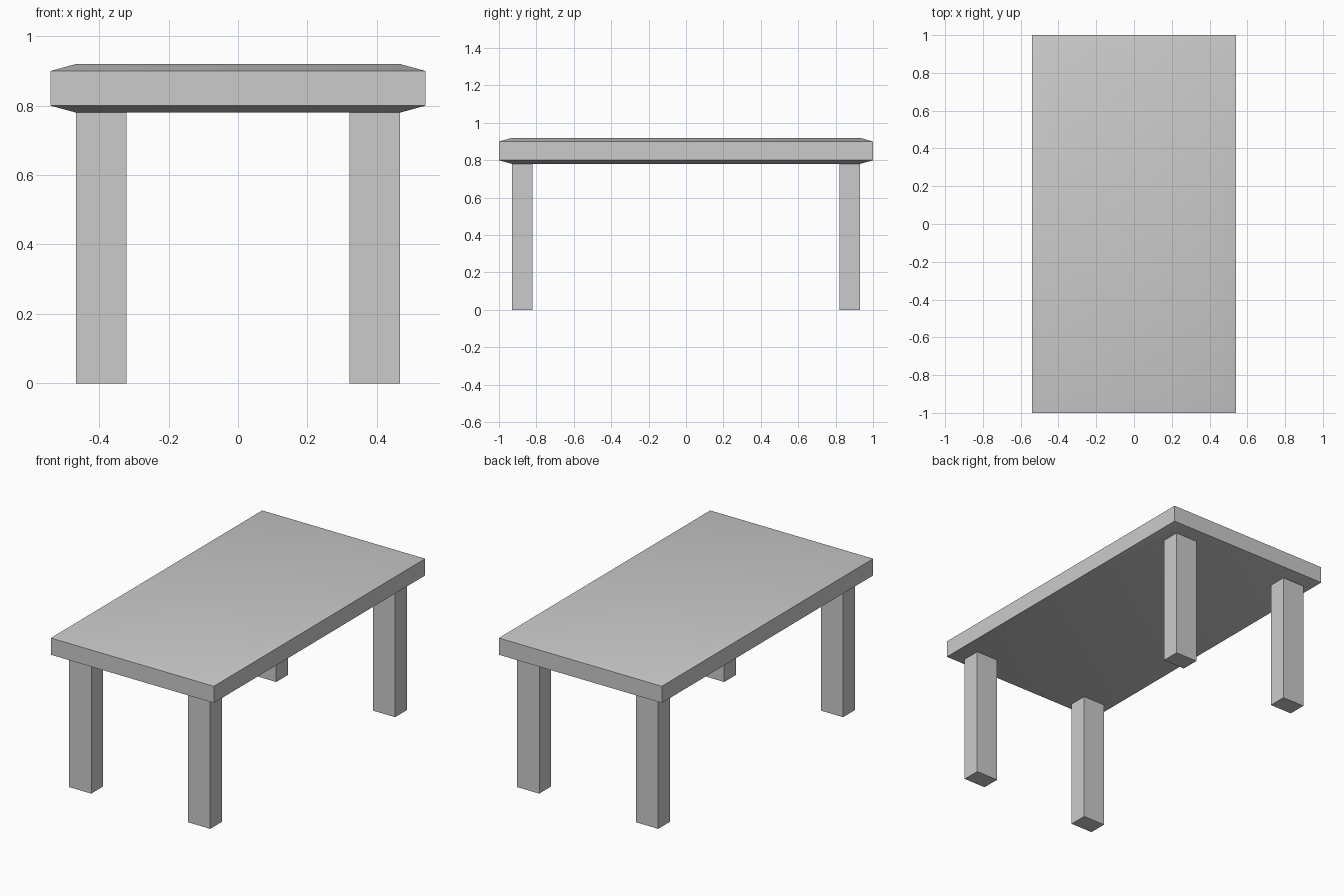
import bpy, bmesh, math

if "Cube" in bpy.data.objects:
    bpy.data.objects.remove(bpy.data.objects["Cube"])


def make_object(name, bm):
    bmesh.ops.recalc_face_normals(bm, faces=bm.faces)
    mesh = bpy.data.meshes.new(name)
    bm.to_mesh(mesh)
    bm.free()
    obj = bpy.data.objects.new(name, mesh)
    bpy.context.collection.objects.link(obj)
    return obj


# Table top: stacked rectangles, with shallow bevels above and below the rim
bm = bmesh.new()
rings = []
for hx, hy, z in ((0.467, 0.93, 0.78), (0.54, 1.0, 0.80),
                  (0.54, 1.0, 0.90), (0.467, 0.93, 0.92)):
    rings.append([bm.verts.new((sx * hx, sy * hy, z))
                  for sx, sy in ((-1, -1), (1, -1), (1, 1), (-1, 1))])
for low, high in zip(rings, rings[1:]):
    for i in range(4):
        j = (i + 1) % 4
        bm.faces.new((low[i], low[j], high[j], high[i]))
bm.faces.new(rings[0][::-1])
bm.faces.new(rings[-1])
top = make_object("table_top", bm)

# Shallow bevels shade smoothly, rim edges stay sharp
bpy.context.view_layer.objects.active = top
top.select_set(True)
bpy.ops.object.shade_smooth_by_angle(angle=math.radians(30))

# Four square-cut legs, flush with the flat underside's corners
LEG_X, LEG_Y, LEG_H = (0.321, 0.467), (0.82, 0.93), 0.78
for sy, end in ((-1, "front"), (1, "back")):
    for sx, side in ((-1, "left"), (1, "right")):
        bm = bmesh.new()
        bmesh.ops.create_cube(bm, size=1)
        bmesh.ops.scale(bm, verts=bm.verts,
                        vec=(LEG_X[1] - LEG_X[0], LEG_Y[1] - LEG_Y[0], LEG_H))
        leg = make_object(f"{end}_{side}_leg", bm)
        leg.location = (sx * sum(LEG_X) / 2, sy * sum(LEG_Y) / 2, LEG_H / 2)
